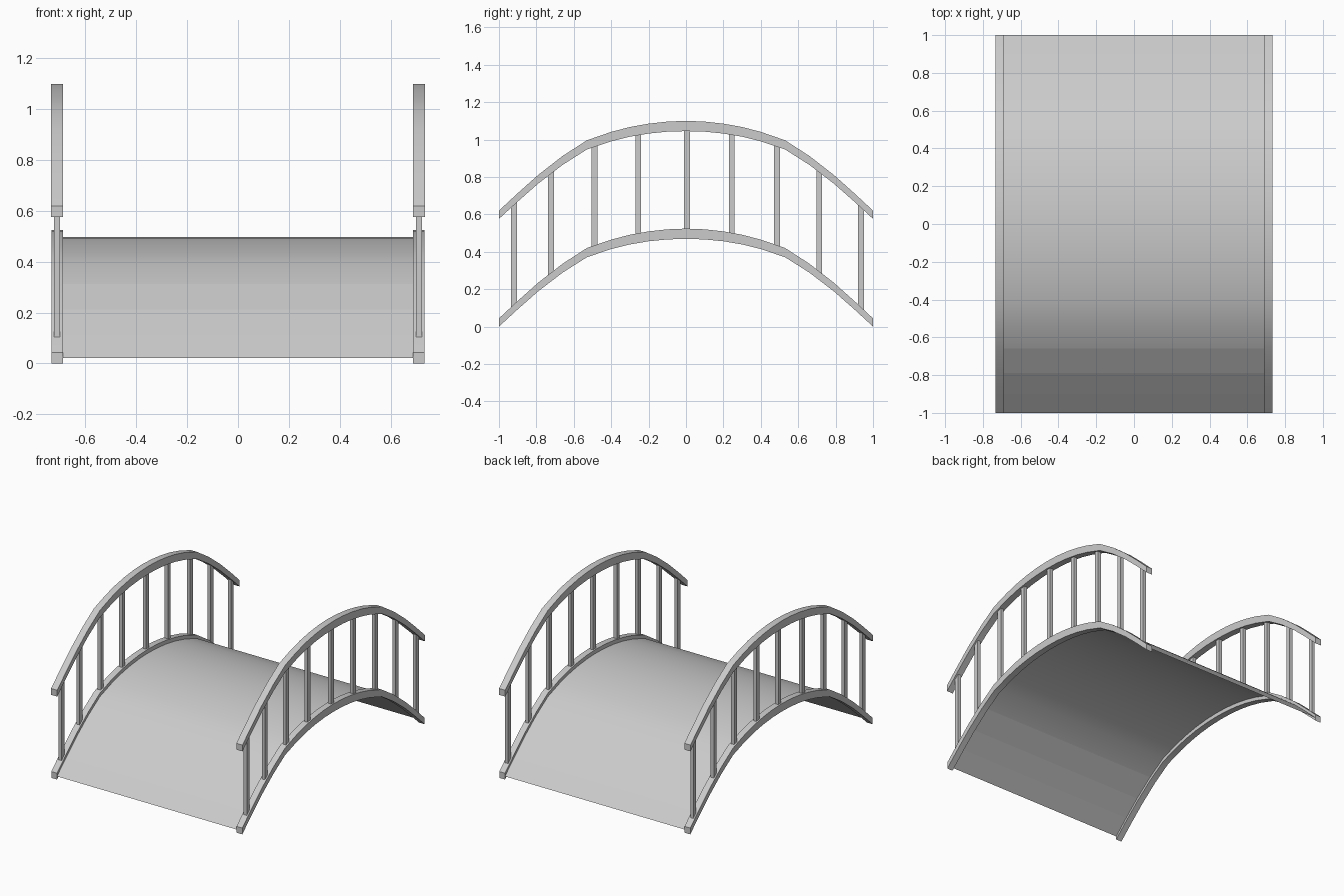
import bpy
import bmesh

cube = bpy.data.objects.get("Cube")
if cube:
    bpy.data.objects.remove(cube, do_unlink=True)

grey = bpy.data.materials.new("plain_grey")
grey.use_nodes = True
GREY = (0.6, 0.6, 0.6, 1.0)
grey.diffuse_color = GREY
grey.node_tree.nodes["Principled BSDF"].inputs["Base Color"].default_value = GREY

# Half of the arch: distance from the middle, height of the beam's top edge
HALF = [(0, 0.524), (0.1, 0.520), (0.2, 0.509), (0.3, 0.491), (0.4, 0.465), (0.53, 0.420),
        (0.66, 0.336), (0.79, 0.235), (0.9, 0.137), (1, 0.044)]
ARCH = [(-y, z) for y, z in reversed(HALF[1:])] + HALF
RAIL_LIFT = 0.576
SIDE_X = 0.711


def thickness(y):
    return 0.055 - 0.011 * abs(y)


def centre_height(y):
    for (y0, z0), (y1, z1) in zip(ARCH, ARCH[1:]):
        if y0 <= y <= y1:
            return z0 + (z1 - z0) * (y - y0) / (y1 - y0) - thickness(y) / 2


def finish(name, bm):
    bmesh.ops.recalc_face_normals(bm, faces=bm.faces)
    mesh = bpy.data.meshes.new(name)
    bm.to_mesh(mesh)
    bm.free()
    mesh.materials.append(grey)
    obj = bpy.data.objects.new(name, mesh)
    bpy.context.collection.objects.link(obj)
    return obj


def arched_beam(name, x, width, lift):
    """Rectangular section swept along the arch."""
    bm = bmesh.new()
    rings = []
    for y, top in ARCH:
        low = top - thickness(y)
        corners = [(-1, low), (1, low), (1, top), (-1, top)]
        rings.append([bm.verts.new((x + s * width / 2, y, z + lift)) for s, z in corners])
    for a, b in zip(rings, rings[1:]):
        for i in range(4):
            j = (i + 1) % 4
            bm.faces.new((a[i], a[j], b[j], b[i]))
    bm.faces.new(rings[0])
    bm.faces.new(rings[-1])
    return finish(name, bm)


def post(name, x, y):
    """Square baluster from beam centre to rail centre."""
    z0 = centre_height(y)
    z1 = z0 + RAIL_LIFT
    bm = bmesh.new()
    bmesh.ops.create_cube(bm, size=1)
    for v in bm.verts:
        v.co = (x + v.co.x * 0.024, y + v.co.y * 0.031, z1 if v.co.z > 0 else z0)
    return finish(name, bm)


# Thin walking surface, softly shaded over the crown
bm = bmesh.new()
rows = [[bm.verts.new((s * SIDE_X, y, centre_height(y))) for s in (-1, 1)] for y, _ in ARCH]
for a, b in zip(rows, rows[1:]):
    bm.faces.new((a[0], a[1], b[1], b[0]))
deck = finish("deck", bm)
for p in deck.data.polygons:
    p.use_smooth = abs(p.center.y) < 0.66

# Side beams, handrails and posts
POSTS = [-0.92, -0.722, -0.49, -0.255, 0.005, 0.245, 0.487, 0.712, 0.936]
for side, s in (("right", -1), ("left", 1)):
    arched_beam(side + "_beam", s * SIDE_X, 0.044, 0)
    arched_beam(side + "_handrail", s * SIDE_X, 0.047, RAIL_LIFT)
    for i, y in enumerate(POSTS):
        post(f"{side}_post_{i + 1}", s * SIDE_X, y)

# Smooth the arches while keeping their long edges sharp
for obj in bpy.context.collection.objects:
    if obj.name.endswith(("_beam", "_handrail")):
        bpy.ops.object.select_all(action="DESELECT")
        obj.select_set(True)
        bpy.context.view_layer.objects.active = obj
        bpy.ops.object.shade_smooth_by_angle()
